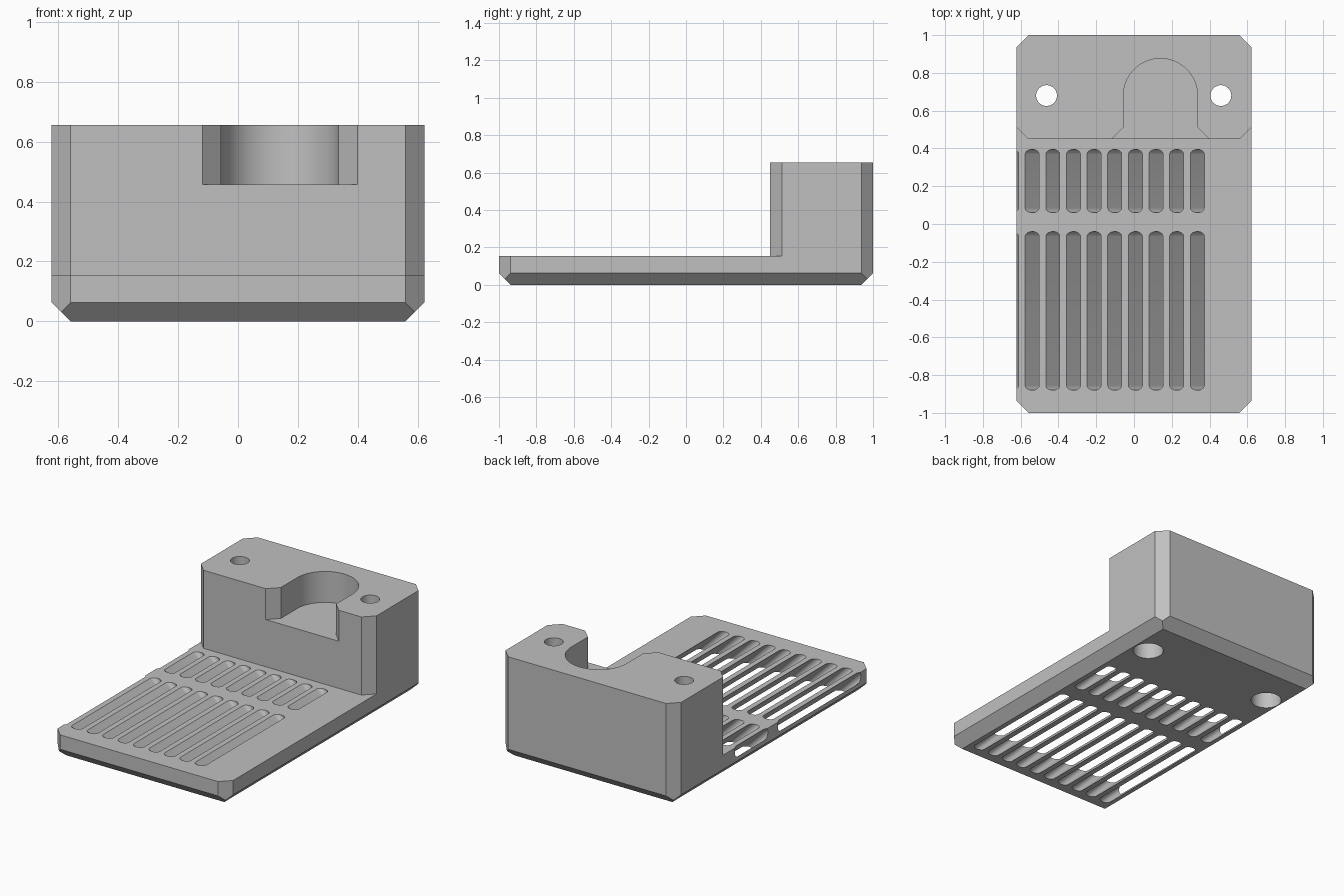
import bpy, bmesh, math
from mathutils import Vector

cube = bpy.data.objects.get("Cube")
if cube:
    bpy.data.objects.remove(cube, do_unlink=True)

W, D, H = 0.622, 1.0, 0.655      # half width, half depth, height
PLATE = 0.155                    # plate thickness
C = 0.063                        # chamfer size
BLOCK = 0.45                     # front face of the rear block

grey = bpy.data.materials.new("plain grey")
grey.use_nodes = True
colour = (0.53, 0.53, 0.53, 1)
grey.diffuse_color = colour
grey.node_tree.nodes["Principled BSDF"].inputs["Base Color"].default_value = colour


def make(name, bm):
    bmesh.ops.recalc_face_normals(bm, faces=bm.faces)
    mesh = bpy.data.meshes.new(name)
    bm.to_mesh(mesh)
    bm.free()
    mesh.materials.append(grey)
    obj = bpy.data.objects.new(name, mesh)
    bpy.context.collection.objects.link(obj)
    return obj


def prism(name, outline, z0, z1, lean=0.0):
    """Extrude an outline upwards, sliding it sideways in x by lean per unit."""
    bm = bmesh.new()
    low = [bm.verts.new((x + lean * (z0 - PLATE), y, z0)) for x, y in outline]
    top = [bm.verts.new((x + lean * (z1 - PLATE), y, z1)) for x, y in outline]
    bm.faces.new(low)
    bm.faces.new(top)
    for i in range(len(low)):
        j = (i + 1) % len(low)
        bm.faces.new((low[i], low[j], top[j], top[i]))
    return make(name, bm)


def arc(cx, cy, rx, ry, start, end, n):
    angles = [math.radians(start + (end - start) * i / n) for i in range(n + 1)]
    return [(cx + rx * math.cos(a), cy + ry * math.sin(a)) for a in angles]


def circle(cx, cy, r):
    return arc(cx, cy, r, r, 0, 360, 64)[:-1]


# Solid body: a box with its vertical corners and bottom edges chamfered
bm = bmesh.new()
bmesh.ops.create_cube(bm, size=1)
for v in bm.verts:
    v.co = (v.co.x * 2 * W, v.co.y * 2 * D, (v.co.z + 0.5) * H)
planes = []
for s in (-1, 1):
    planes.append(((s * W, 0, C), (s, 0, -1)))
    planes.append(((0, s * D, C), (0, s, -1)))
    for t in (-1, 1):
        planes.append(((s * W, t * (D - C), 0), (s, t, 0)))
for point, normal in planes:
    bmesh.ops.bisect_plane(bm, geom=bm.verts[:] + bm.edges[:] + bm.faces[:],
                           plane_co=point, plane_no=Vector(normal).normalized(),
                           clear_outer=True)
    rim = [e for e in bm.edges if e.is_boundary]
    bmesh.ops.holes_fill(bm, edges=rim, sides=0)
body = make("vented_bracket", bm)


def cut(cutter):
    mod = body.modifiers.new("cut", "BOOLEAN")
    mod.operation = "DIFFERENCE"
    mod.solver = "EXACT"
    mod.object = cutter
    bpy.context.view_layer.objects.active = body
    bpy.ops.object.modifier_apply(modifier=mod.name)
    bpy.data.objects.remove(cutter, do_unlink=True)


# Open space over the plate, which also chamfers the block's front corners
far = 0.3
cut(prism("front_space", [(-W - far, -1.5), (W + far, -1.5),
                          (W + far, BLOCK + C + far), (W - C, BLOCK),
                          (C - W, BLOCK), (-W - far, BLOCK + C + far)], PLATE, 1))

# Arched pocket with flared mouth in the block
px, pr = 0.14, 0.196
mouth = pr + C
cut(prism("arched_pocket",
          [(px - mouth - 0.1, BLOCK - 0.1), (px + mouth + 0.1, BLOCK - 0.1),
           (px + pr, BLOCK + C)] + arc(px, 0.68, pr, pr, 0, 180, 48)
          + [(px - pr, BLOCK + C)], 0.457, 1))

# Stepped screw holes through the block
for x in (-0.463, 0.46):
    cut(prism("screw_bore", circle(x, 0.68, 0.09), -0.1, 0.455))
    cut(prism("screw_hole", circle(x, 0.68, 0.055), 0.4, 1))

# Two rows of slanted vent slots
rx, ry = 0.037, 0.026
for y0, y1 in ((-0.88, -0.04), (0.06, 0.395)):
    for k in range(10):
        x = 0.335 - 0.1093 * k
        slot = arc(x, y1 - ry, rx, ry, 0, 180, 14) + arc(x, y0 + ry, rx, ry, 180, 360, 14)
        cut(prism("vent_slot", slot, -0.1, 0.25, lean=-1))

# Smooth the round walls and keep the flat faces crisp
bpy.ops.object.select_all(action="DESELECT")
body.select_set(True)
bpy.context.view_layer.objects.active = body
bpy.ops.object.shade_smooth_by_angle(angle=math.radians(30))
